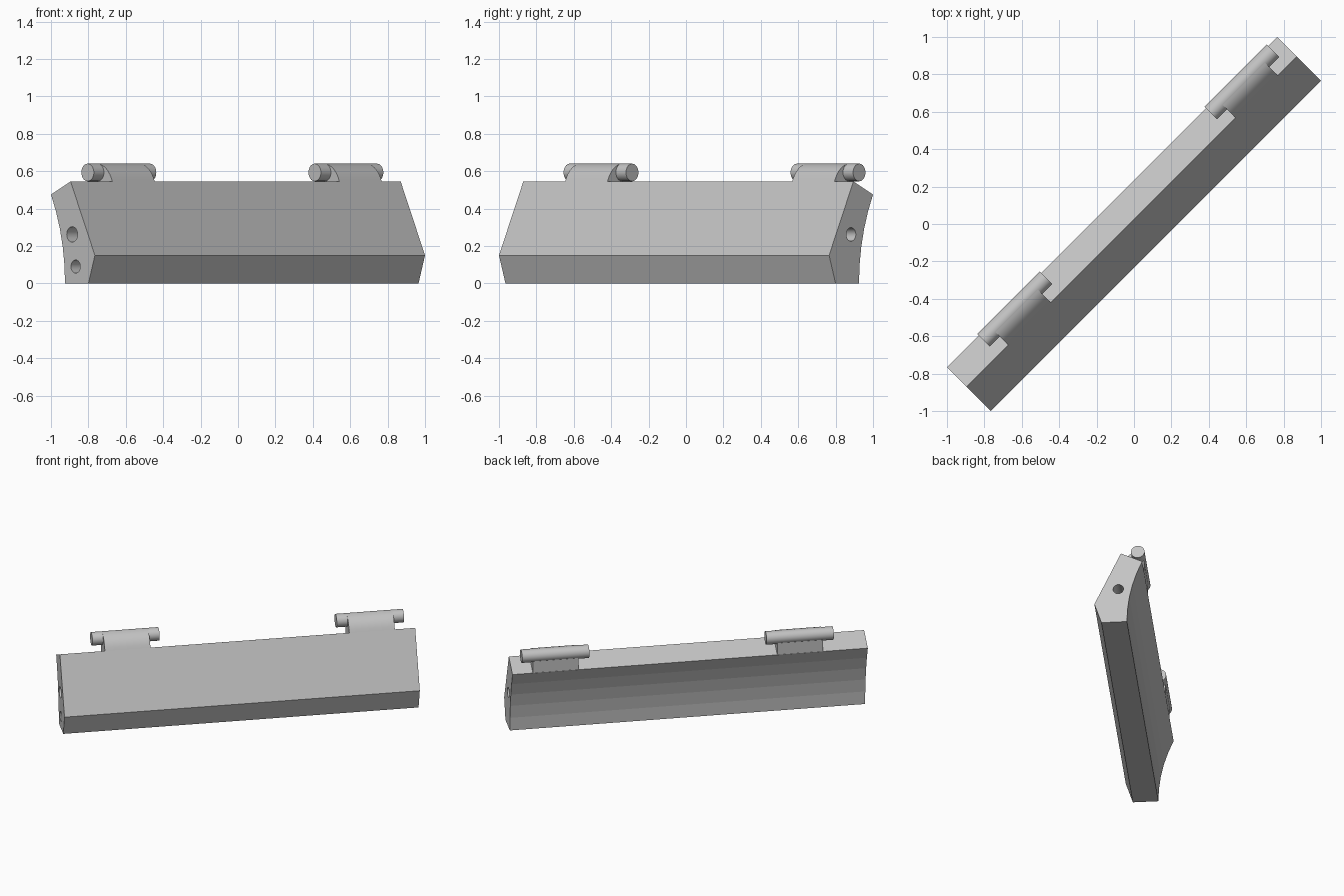
import bpy, bmesh, math
from mathutils import Matrix

if "Cube" in bpy.data.objects:
    bpy.data.objects.remove(bpy.data.objects["Cube"], do_unlink=True)

TURN = Matrix.Rotation(math.radians(45), 4, 'Z')   # the bar lies diagonally
HALF = 1.248                                       # half length of the bar

grey = bpy.data.materials.new("plain grey")
grey.use_nodes = True
grey.diffuse_color = (0.55, 0.55, 0.55, 1)
grey.node_tree.nodes["Principled BSDF"].inputs["Base Color"].default_value = (0.55, 0.55, 0.55, 1)


def finish(name, bm):
    bmesh.ops.recalc_face_normals(bm, faces=bm.faces)
    mesh = bpy.data.meshes.new(name)
    bm.to_mesh(mesh)
    bm.free()
    mesh.materials.append(grey)
    obj = bpy.data.objects.new(name, mesh)
    bpy.context.collection.objects.link(obj)
    obj.matrix_world = TURN
    return obj


def extrude_profile(name, profile, x0, x1):
    """Sweep a (depth, height) profile along the bar."""
    bm = bmesh.new()
    face = bm.faces.new([bm.verts.new((x0, y, z)) for y, z in profile])
    new = bmesh.ops.extrude_face_region(bm, geom=[face])["geom"]
    moved = [v for v in new if isinstance(v, bmesh.types.BMVert)]
    bmesh.ops.translate(bm, verts=moved, vec=(x1 - x0, 0, 0))
    return finish(name, bm)


def rod(name, x0, x1, y, z, radius):
    """Cylinder running along the bar."""
    bm = bmesh.new()
    place = Matrix.Translation(((x0 + x1) / 2, y, z)) @ Matrix.Rotation(math.pi / 2, 4, 'Y')
    bmesh.ops.create_cone(bm, cap_ends=True, segments=32, radius1=radius,
                          radius2=radius, depth=x1 - x0, matrix=place)
    return finish(name, bm)


def select_only(obj):
    bpy.ops.object.select_all(action='DESELECT')
    obj.select_set(True)
    bpy.context.view_layer.objects.active = obj


def smooth(obj, degrees):
    select_only(obj)
    bpy.ops.object.shade_smooth_by_angle(angle=math.radians(degrees))


# Bar: sloped front, bevelled top, hollow curved back
ARC_R, STEPS = 1.117, 5
sweep = math.asin(0.475 / ARC_R)
back = []
for i in range(STEPS + 1):
    a = sweep * i / STEPS
    back.append((0.06 + ARC_R * (1 - math.cos(a)), ARC_R * math.sin(a)))
bar = extrude_profile("bar", [(-0.117, 0), (-0.166, 0.15), (0.018, 0.545)] + back[::-1],
                      -HALF, HALF)

# Pin holes in the two ends
for end, y, z, r in ((-1, 0.006, 0.262, 0.041), (-1, -0.02, 0.09, 0.035), (1, 0, 0.262, 0.036)):
    x = end * HALF
    cutter = rod("pin_hole_cutter", x - 0.15, x + 0.15, y, z, r)
    cutter.hide_render = True
    mod = bar.modifiers.new("pin_hole", 'BOOLEAN')
    mod.operation, mod.solver, mod.object = 'DIFFERENCE', 'EXACT', cutter
    select_only(bar)
    bpy.ops.object.modifier_apply(modifier=mod.name)
    bpy.data.objects.remove(cutter, do_unlink=True)
smooth(bar, 15)
for poly in bar.data.polygons:          # the hollow back stays faceted
    if poly.area > 0.05:
        poly.use_smooth = False

# Hinges: a rod on a tab whose front curls over from the bar's slope
ROD_Y, ROD_Z, ROD_R = 0.129, 0.593, 0.047
start, bend, end = (0.018, 0.545), (0.052, 0.632), (ROD_Y, ROD_Z + ROD_R)
curl = []
for i in range(9):
    t = i / 8
    curl.append(tuple((1 - t) ** 2 * p + 2 * t * (1 - t) * q + t * t * s
                      for p, q, s in zip(start, bend, end)))
tab_profile = curl + [(0.166, 0.59), (0.166, 0.476), (0.03, 0.5)]

for side, centre in (("right", -0.772), ("left", 0.945)):
    tab = extrude_profile(side + "_hinge_tab", tab_profile, centre - 0.16, centre + 0.16)
    smooth(tab, 30)
    pin = rod(side + "_hinge_rod", centre - 0.236, centre + 0.236, ROD_Y, ROD_Z, ROD_R)
    smooth(pin, 30)
